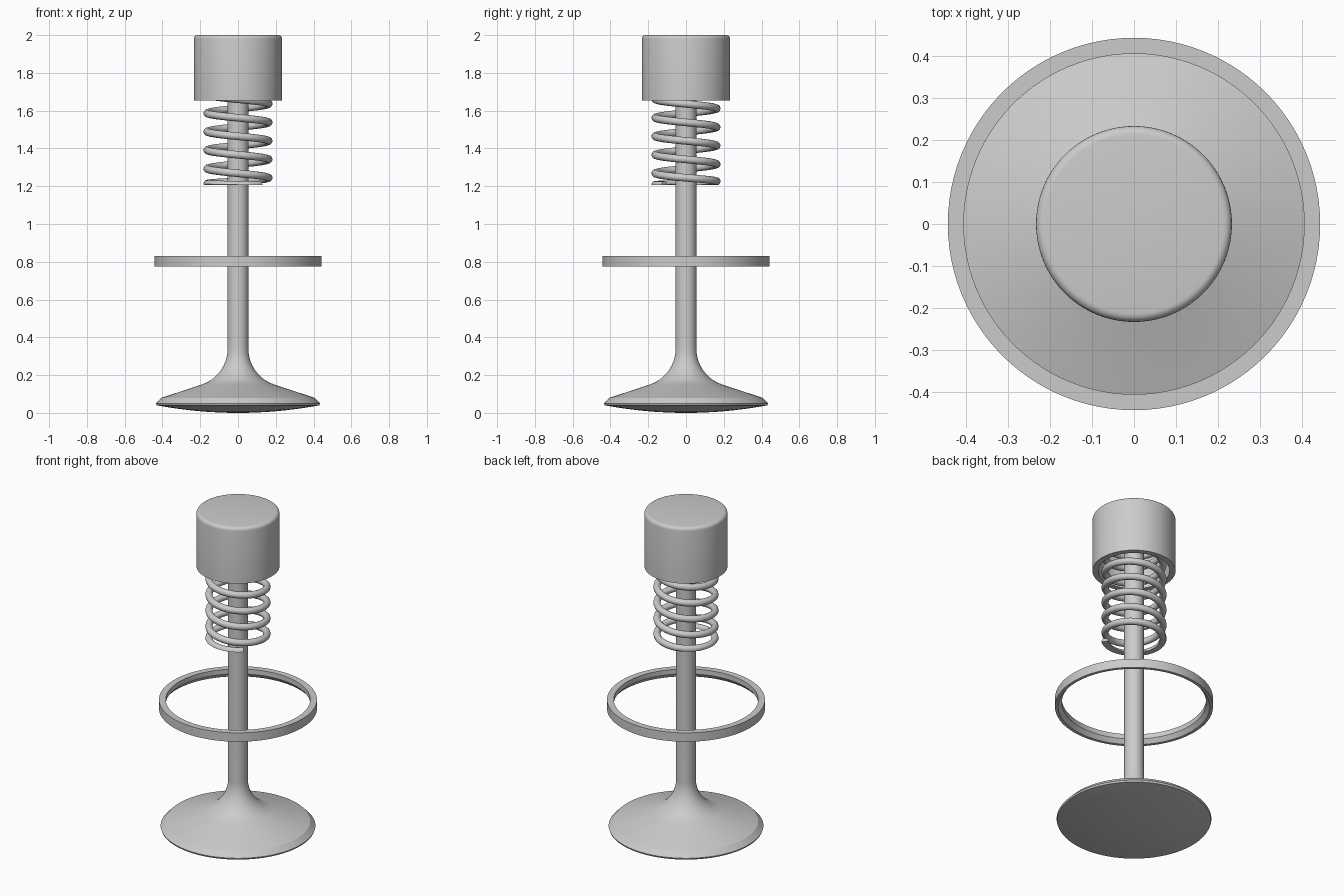
import bpy, bmesh
from math import sin, cos, pi, radians

if "Cube" in bpy.data.objects:
    bpy.data.objects.remove(bpy.data.objects["Cube"])


def finish(bm, name, angle=25):
    bmesh.ops.recalc_face_normals(bm, faces=bm.faces)
    mesh = bpy.data.meshes.new(name)
    bm.to_mesh(mesh)
    bm.free()
    ob = bpy.data.objects.new(name, mesh)
    bpy.context.collection.objects.link(ob)
    bpy.ops.object.select_all(action='DESELECT')
    ob.select_set(True)
    bpy.context.view_layer.objects.active = ob
    bpy.ops.object.shade_smooth_by_angle(angle=radians(angle))
    return ob


def lathe(name, profile, closed=False, steps=96):
    """Spin an (r, z) profile round the z axis."""
    bm = bmesh.new()
    vs = [bm.verts.new((r, 0, z)) for r, z in profile]
    es = [bm.edges.new(p) for p in zip(vs, vs[1:])]
    if closed:
        es.append(bm.edges.new((vs[-1], vs[0])))
    bmesh.ops.spin(bm, geom=vs + es, cent=(0, 0, 0), axis=(0, 0, 1),
                   angle=2 * pi, steps=steps, use_merge=True)
    bmesh.ops.remove_doubles(bm, verts=bm.verts, dist=1e-5)
    return finish(bm, name)


def arc(cx, cz, rad, a0, a1, n):
    return [(cx + rad * cos(radians(a0 + (a1 - a0) * i / n)),
             cz + rad * sin(radians(a0 + (a1 - a0) * i / n))) for i in range(n + 1)]


# valve: domed face, bevelled rim, filleted neck, long stem
dome = [(0.43 * i / 8, 0.04 * (i / 8) ** 2) for i in range(9)]
neck = arc(0.255, 0.34, 0.2, 251.5, 180, 14)
lathe("valve", dome + [(0.434, 0.05), (0.405, 0.08)] + neck +
      [(0.055, 1.88), (0.045, 1.89), (0, 1.89)])

# seat ring with chamfered lower inner edge
lathe("seat_ring", [(0.443, 0.775), (0.443, 0.83), (0.405, 0.83),
                    (0.405, 0.80), (0.425, 0.775)], closed=True)

# hollow bucket cap with rounded top edge
lathe("bucket_cap", [(0, 1.9), (0.2, 1.9), (0.2, 1.655), (0.233, 1.655)] +
      arc(0.213, 1.98, 0.02, 0, 90, 5) + [(0, 2.0)])


# coil spring: left-handed, closed ends ground flat
def spring(name, radius=0.163, wire=0.02, z0=1.207, pitch=0.098, turns=7.5,
           per_turn=48, sides=12):
    z1 = z0 + pitch * (turns - 1)
    bm = bmesh.new()
    rings = []
    n = int(turns * per_turn)
    for i in range(n + 1):
        t = i / per_turn
        if t < 1:
            z = z0 + pitch * t * t / 2
        elif t > turns - 1:
            z = z1 - pitch * (turns - t) ** 2 / 2
        else:
            z = z0 + pitch * (t - 0.5)
        a = -pi / 4 - 2 * pi * t
        ring = []
        for k in range(sides):
            b = 2 * pi * k / sides
            r = radius + wire * cos(b)
            h = min(max(z + wire * sin(b), z0), z1)
            ring.append(bm.verts.new((r * cos(a), r * sin(a), h)))
        rings.append(ring)
    for p, q in zip(rings, rings[1:]):
        for k in range(sides):
            j = (k + 1) % sides
            bm.faces.new((p[k], p[j], q[j], q[k]))
    bm.faces.new(rings[0])
    bm.faces.new(rings[-1])
    return finish(bm, name, 40)


spring("valve_spring")
